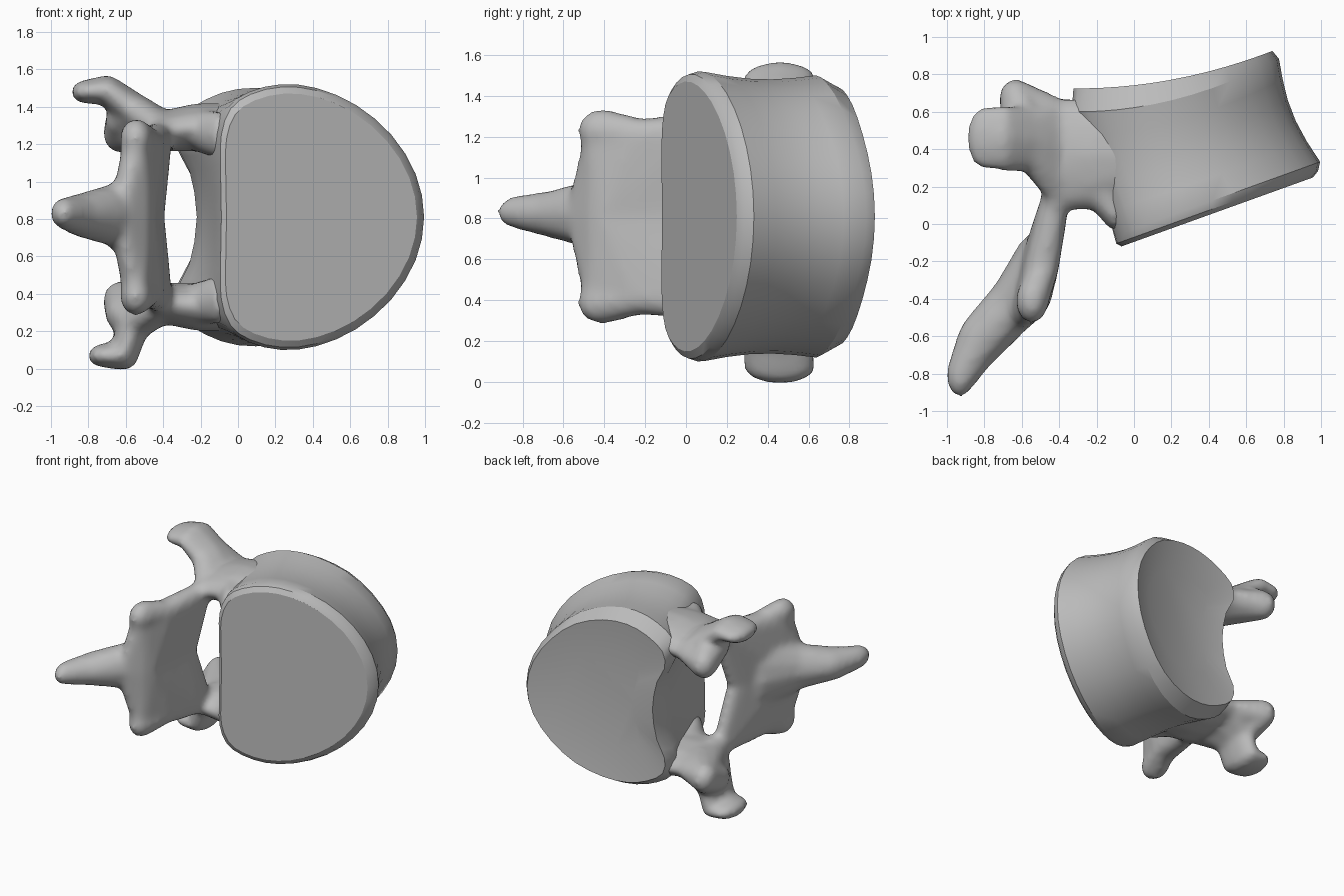
import bpy, bmesh, math
from mathutils import Vector, Matrix

cube = bpy.data.objects.get("Cube")
if cube:
    bpy.data.objects.remove(cube)

MID = 0.81  # height of the mirror plane

bone = bpy.data.materials.new("bone grey")
bone.use_nodes = True
bone.diffuse_color = (0.5, 0.5, 0.5, 1)
bone.node_tree.nodes["Principled BSDF"].inputs["Base Color"].default_value = (0.5, 0.5, 0.5, 1)


def add_object(name, bm):
    mesh = bpy.data.meshes.new(name)
    bmesh.ops.recalc_face_normals(bm, faces=bm.faces)
    bm.to_mesh(mesh)
    bm.free()
    mesh.materials.append(bone)
    obj = bpy.data.objects.new(name, mesh)
    bpy.context.collection.objects.link(obj)
    bpy.ops.object.select_all(action='DESELECT')
    bpy.context.view_layer.objects.active = obj
    obj.select_set(True)
    return obj


# Drum-shaped body: half outlines as (x, height above the mirror plane)
FRONT = [(-.1, 0), (-.105, .28), (-.1, .45), (-.05, .59), (.06, .67), (.23, .71),
         (.42, .69), (.63, .6), (.82, .44), (.95, .23), (.995, 0)]
BACK = [(-.22, 0), (-.26, .25), (-.33, .39), (-.31, .53), (-.17, .63), (0, .685),
        (.2, .68), (.42, .6), (.6, .44), (.73, .23), (.775, 0)]


def full(half):
    """Mirror a half outline and round it with midpoints."""
    pts = [Vector(p) for p in half + [(x, -h) for x, h in half[-2:0:-1]]]
    out = []
    for i, p in enumerate(pts):
        q = pts[(i + 1) % len(pts)]
        around = pts[i - 1] + pts[(i + 2) % len(pts)]
        out += [p, (p + q) * .5625 - around * .0625]
    return out


def front_y(x):
    return -.11 + .36 * (x + .04)


def back_y(x):
    return .6 + .245 * (x + .3) ** 2


def scaled(ring, sx, sz, cx):
    return [Vector((cx + (p.x - cx) * sx, p.y, p.z * sz)) for p in ring]


def front_ring(scale, lift):
    ring = scaled(front_rim, scale, scale, .45)
    return [Vector((p.x, front_y(p.x) + lift, p.z)) for p in ring]


def back_ring(sx, sz, cx, base):
    ring = scaled(back_rim, sx, sz, cx)
    return [Vector((p.x, base + .185 * (p.x + .3) ** 2, p.z)) for p in ring]


front_rim = [Vector((x, front_y(x) + .07, h)) for x, h in full(FRONT)]
back_rim = [Vector((x, back_y(x), h)) for x, h in full(BACK)]

rings = [front_ring(.93, 0), front_ring(.98, .025), front_rim]
for t in (.2, .4, .6, .8):
    waist = [a.lerp(b, t) for a, b in zip(front_rim, back_rim)]
    dip = math.sin(math.pi * t)
    rings.append(scaled(waist, 1 - .05 * dip, 1 - .04 * dip, 0))
rings += [back_rim, back_ring(.96, .91, -.1, .725), back_ring(.6, .55, .25, .7)]

bm = bmesh.new()
loops = [[bm.verts.new(p + Vector((0, 0, MID))) for p in r] for r in rings]
n = len(loops[0])
for a, b in zip(loops, loops[1:]):
    for i in range(n):
        j = (i + 1) % n
        bm.faces.new((a[i], a[j], b[j], b[i]))
bm.faces.new(loops[0])
bm.faces.new(loops[-1])
add_object("vertebral_body", bm)
bpy.ops.object.shade_smooth_by_angle(angle=math.radians(32))

# Rear arch: hulls around ellipsoids, fused into one smooth surface
arch = bmesh.new()


def hull(*blobs, flip=False):
    part = bmesh.new()
    for (x, y, h), radii in blobs:
        place = Matrix.Translation((x, y, MID + (-h if flip else h)))
        bmesh.ops.create_icosphere(part, subdivisions=2, radius=1,
                                   matrix=place @ Matrix.Diagonal((*radii, 1)))
    res = bmesh.ops.convex_hull(part, input=part.verts)
    junk = {g for g in res["geom_interior"] if isinstance(g, bmesh.types.BMVert)}
    bmesh.ops.delete(part, geom=list(junk), context='VERTS')
    bmesh.ops.recalc_face_normals(part, faces=part.faces)
    temp = bpy.data.meshes.new("temp")
    part.to_mesh(temp)
    part.free()
    arch.from_mesh(temp)
    bpy.data.meshes.remove(temp)


def chain(*blobs, flip=False):
    for a, b in zip(blobs, blobs[1:]):
        hull(a, b, flip=flip)


for flip in (False, True):
    tip_x, tip_h, inner_h = (-.72, .74, .74) if flip else (-.81, .67, .68)
    root = ((-.4, .37, .46), (.1, .31, .11))
    neck = ((-.22, .37, .48), (.1, .3, .13))
    # pedicle, running into the body, with a web at its front
    chain(((.06, .36, .46), (.15, .25, .15)), neck, root, flip=flip)
    hull(((-.1, .06, .44), (.06, .1, .13)), ((-.2, .25, .46), (.09, .18, .12)), flip=flip)
    # transverse process
    shoulder = ((-.56, .45, .57), (.09, .18, .1))
    chain(root, shoulder, ((tip_x + .11, .46, inner_h), (.08, .18, .08)),
          ((tip_x, .46, tip_h), (.085, .17, .065)), flip=flip)
    # upper joint process, webbed to the transverse process
    knob = ((-.635, .67, .45), (.09, .11, .11))
    hull(root, ((-.52, .55, .44), (.1, .15, .1)), knob, flip=flip)
    hull(knob, shoulder, ((-.62, .52, .52), (.09, .14, .1)), flip=flip)
    # lamina plate and lower joint process
    joint = ((-.425, .1, .42), (.075, .14, .09))
    edge = ((-.475, -.22, .4), (.075, .1, .08))
    lower = ((-.545, -.41, .42), (.09, .125, .11))
    mid_top = ((-.465, -.02, 0), (.07, .09, .25))
    mid_low = ((-.55, -.38, 0), (.11, .13, .2))
    chain(root, joint, edge, lower, flip=flip)
    hull(joint, edge, mid_top, mid_low, ((-.55, -.42, .38), (.08, .1, .08)), flip=flip)
    # web from the lower joint down to the spine root
    hull(mid_low, ((-.56, -.42, .33), (.07, .1, .07)), ((-.62, -.47, 0), (.07, .12, .14)), flip=flip)

# spinous process
chain(((-.56, -.28, 0), (.09, .22, .25)), ((-.67, -.455, .01), (.11, .18, .17)),
      ((-.835, -.635, .01), (.115, .155, .12)),
      ((-.93, -.81, .02), (.075, .12, .085)))

obj = add_object("neural_arch", arch)
remesh = obj.modifiers.new("fuse", 'REMESH')
remesh.mode = 'VOXEL'
remesh.voxel_size = .022
remesh.use_smooth_shade = True
soften = obj.modifiers.new("soften", 'SMOOTH')
soften.factor = .5
soften.iterations = 10
